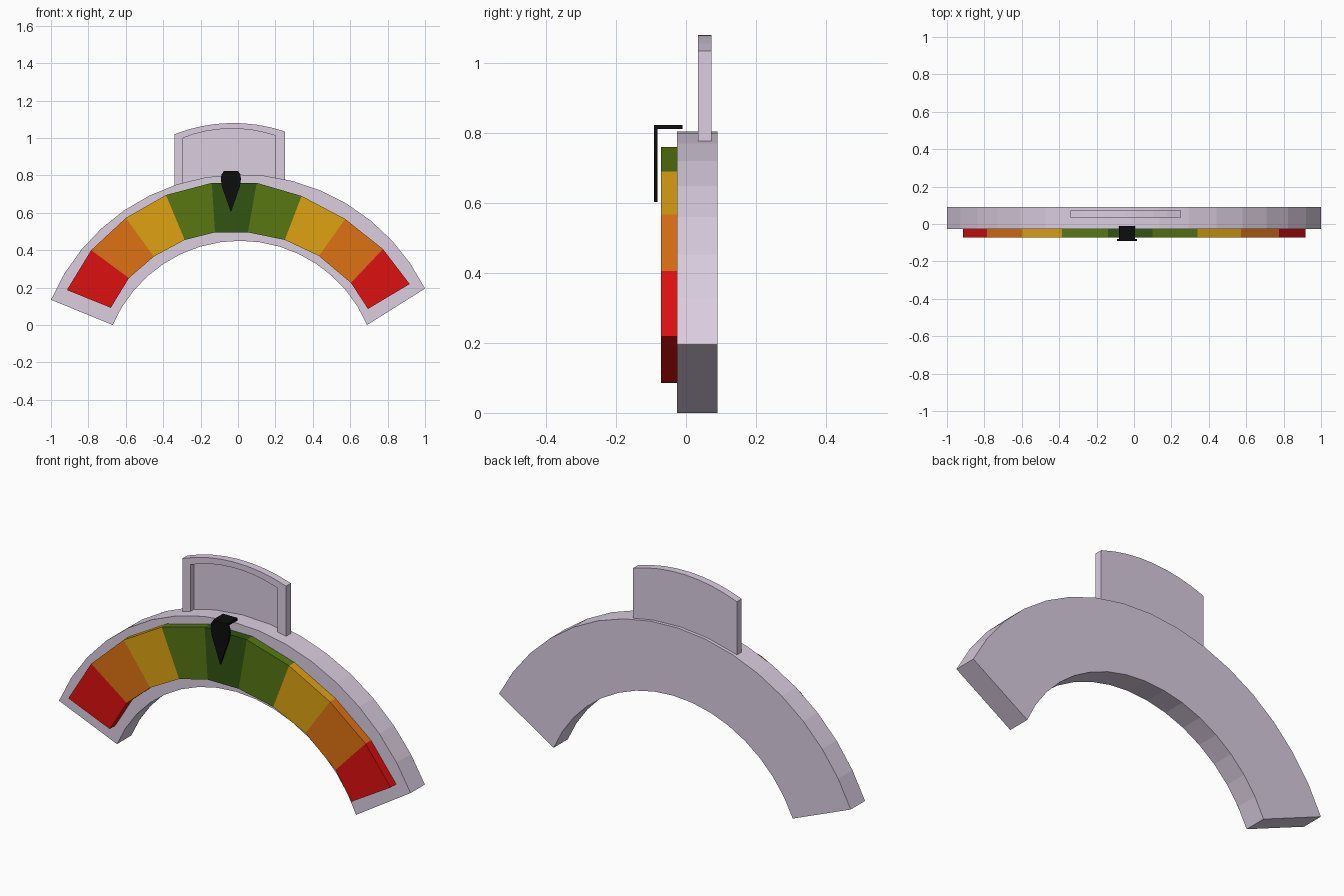
import bpy, bmesh, math
from mathutils import Vector

if "Cube" in bpy.data.objects:
    bpy.data.objects.remove(bpy.data.objects["Cube"])


def material(name, rgb):
    m = bpy.data.materials.new(name)
    m.diffuse_color = (*rgb, 1)
    m.use_nodes = True
    m.node_tree.nodes["Principled BSDF"].inputs["Base Color"].default_value = m.diffuse_color
    return m


lilac = material("pale lilac", (0.70, 0.61, 0.74))
black = material("black", (0.004, 0.004, 0.004))
red = material("red", (0.73, 0.005, 0.005))
orange = material("orange", (0.73, 0.165, 0.006))
yellow = material("amber", (0.73, 0.36, 0.006))
green = material("green", (0.095, 0.185, 0.006))
dark_green = material("dark green", (0.032, 0.088, 0.006))


def arc(a, b, c, n):
    """n + 1 points on the circle from a through b to c (x, z)."""
    a, b, c = Vector(a), Vector(b), Vector(c)
    d = 2 * (a.x * (b.y - c.y) + b.x * (c.y - a.y) + c.x * (a.y - b.y))
    aa, bb, cc = a.dot(a), b.dot(b), c.dot(c)
    o = Vector(((aa * (b.y - c.y) + bb * (c.y - a.y) + cc * (a.y - b.y)) / d,
                (aa * (c.x - b.x) + bb * (a.x - c.x) + cc * (b.x - a.x)) / d))
    r = (a - o).length
    t0 = math.atan2(a.y - o.y, a.x - o.x)
    t1 = math.atan2(c.y - o.y, c.x - o.x)
    return [(o.x + r * math.cos(t0 + (t1 - t0) * i / n),
             o.y + r * math.sin(t0 + (t1 - t0) * i / n)) for i in range(n + 1)]


def finish(name, bm, mats):
    bmesh.ops.recalc_face_normals(bm, faces=bm.faces)
    me = bpy.data.meshes.new(name)
    bm.to_mesh(me)
    bm.free()
    for m in mats:
        me.materials.append(m)
    ob = bpy.data.objects.new(name, me)
    bpy.context.collection.objects.link(ob)
    return ob


def prism(name, pts, y0, y1, mat):
    """Outline in x, z extruded from y0 to y1."""
    bm = bmesh.new()
    f = [bm.verts.new((x, y0, z)) for x, z in pts]
    b = [bm.verts.new((x, y1, z)) for x, z in pts]
    bm.faces.new(f)
    bm.faces.new(b[::-1])
    n = len(pts)
    for i in range(n):
        bm.faces.new((f[i], f[(i + 1) % n], b[(i + 1) % n], b[i]))
    return finish(name, bm, [mat])


def band(name, outer, inner, y0, y1, mats):
    """Curved strip of blocks between two rows of points, one colour per block."""
    bm = bmesh.new()
    rows = [[bm.verts.new(p) for p in ((o[0], y0, o[1]), (o[0], y1, o[1]),
                                       (i[0], y1, i[1]), (i[0], y0, i[1]))]
            for o, i in zip(outer, inner)]
    slots = list(dict.fromkeys(mats))
    for k, (p, q) in enumerate(zip(rows, rows[1:])):
        for j in range(4):
            face = bm.faces.new((p[j], p[(j + 1) % 4], q[(j + 1) % 4], q[j]))
            face.material_index = slots.index(mats[k])
    bm.faces.new(rows[0]).material_index = slots.index(mats[0])
    bm.faces.new(rows[-1]).material_index = slots.index(mats[-1])
    return finish(name, bm, slots)


# Curved backing body
N = 16
band("gauge_body",
     arc((-1, 0.135), (-0.02, 0.805), (1, 0.195), N),
     arc((-0.67, 0.0), (-0.01, 0.45), (0.69, 0.0), N),
     -0.026, 0.09, [lilac] * N)

# Coloured scale blocks
scale_outer = [(-.915, .187), (-.785, .40), (-.60, .572), (-.385, .695), (-.14, .76),
               (.10, .76), (.34, .69), (.573, .567), (.775, .406), (.918, .219)]
scale_inner = [(-.68, .092), (-.583, .251), (-.45, .366), (-.285, .455), (-.123, .495),
               (.053, .495), (.25, .455), (.433, .369), (.604, .225), (.695, .086)]
half = [red, orange, yellow, green]
band("colour_scale", scale_outer, scale_inner, -0.071, -0.026,
     half + [dark_green] + half[::-1])

# Upright tab: back sheet and raised rim
top = arc((-0.34, 1.02), (-0.03, 1.08), (0.25, 1.035), 8)
inner_top = arc((-0.295, 1.0), (-0.03, 1.05), (0.2, 1.012), 8)
prism("tab_sheet", [(-0.34, 0.74)] + top + [(0.25, 0.74)], 0.062, 0.073, lilac)
prism("tab_rim", [(-0.34, 0.74)] + top + [(0.25, 0.74), (0.2, 0.74)]
      + inner_top[::-1] + [(-0.295, 0.74)], 0.034, 0.062, lilac)

# Pointer: tapered needle and the flap folded back over the top
prism("pointer_needle", [(-0.075, 0.823), (0.0, 0.823), (0.012, 0.805), (0.016, 0.78),
                         (0.01, 0.74), (-0.038, 0.603), (-0.086, 0.74),
                         (-0.092, 0.78), (-0.088, 0.805)], -0.091, -0.081, black)
prism("pointer_flap", [(-0.08, 0.811), (0.005, 0.811), (0.003, 0.823), (-0.078, 0.823)],
      -0.083, -0.01, black)
